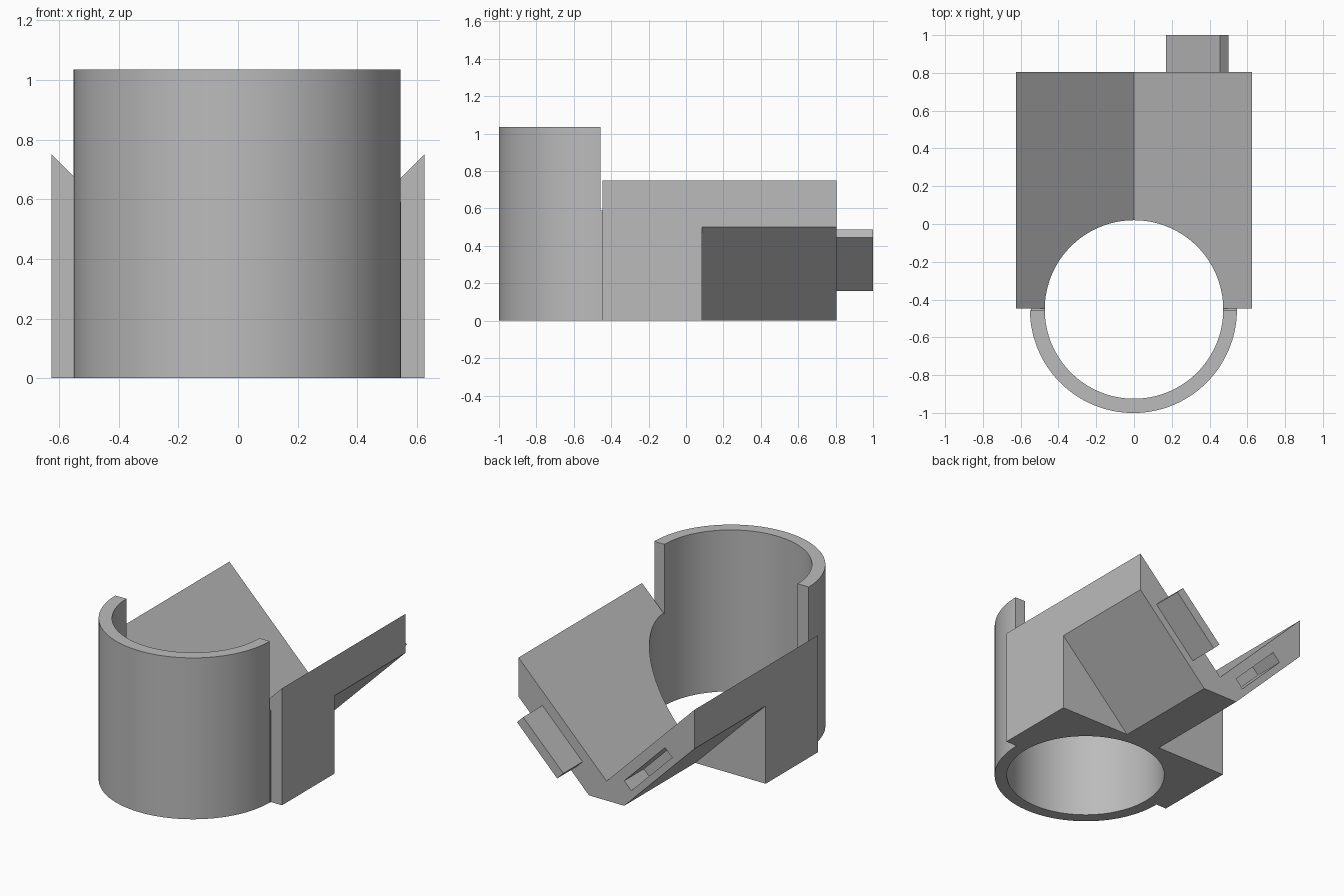
import bpy, bmesh, math
from mathutils import Vector

cube = bpy.data.objects.get("Cube")
if cube:
    bpy.data.objects.remove(cube, do_unlink=True)

grey = bpy.data.materials.new("plain grey")
grey.use_nodes = True
colour = (0.5, 0.5, 0.5, 1)
grey.diffuse_color = colour
grey.node_tree.nodes["Principled BSDF"].inputs["Base Color"].default_value = colour

RING_Y = -0.4525   # centre of the round sleeve
BORE = 0.4725
OUTER = 0.548
RING_END = -0.457  # where the open half sleeve stops
BLOCK_FRONT = -0.447
BLOCK_BACK = 0.805


def prism(name, profile, axis, start, end):
    """Extrude a closed 2D profile: (x, z) along Y or (x, y) along Z."""
    def place(p, d):
        return (p[0], d, p[1]) if axis == "Y" else (p[0], p[1], d)
    bm = bmesh.new()
    face = bm.faces.new([bm.verts.new(place(p, start)) for p in profile])
    result = bmesh.ops.extrude_face_region(bm, geom=[face])
    verts = [g for g in result["geom"] if isinstance(g, bmesh.types.BMVert)]
    offset = Vector(place((0, 0), end - start))
    bmesh.ops.translate(bm, verts=verts, vec=offset)
    bmesh.ops.recalc_face_normals(bm, faces=bm.faces)
    mesh = bpy.data.meshes.new(name)
    bm.to_mesh(mesh)
    bm.free()
    mesh.materials.append(grey)
    obj = bpy.data.objects.new(name, mesh)
    bpy.context.collection.objects.link(obj)
    return obj


def cut(target, cutter):
    mod = target.modifiers.new(cutter.name, "BOOLEAN")
    mod.operation = "DIFFERENCE"
    mod.solver = "EXACT"
    mod.object = cutter
    cutter.hide_render = True
    cutter.hide_set(True)


def arc(radius, start, end, steps, cx=0.0):
    return [(cx + radius * math.cos(start + (end - start) * i / steps),
             RING_Y + radius * math.sin(start + (end - start) * i / steps))
            for i in range(steps + 1)]


def slanted(x, z, length, thick, side):
    """Rectangle leaning at 45 degrees, from its inner upper corner."""
    pts = [(x, z), (x + length, z + length),
           (x + length + thick, z + length - thick), (x + thick, z - thick)]
    return [(side * px, pz) for px, pz in pts]


def smooth(obj):
    bpy.ops.object.select_all(action="DESELECT")
    obj.select_set(True)
    bpy.context.view_layer.objects.active = obj
    bpy.ops.object.shade_smooth_by_angle(angle=math.radians(30))


# Open half sleeve at the front
drop = RING_Y - RING_END
outer_a, inner_a = math.asin(drop / OUTER), math.asin(drop / BORE)
profile = (arc(OUTER, math.pi + outer_a, math.tau - outer_a, 64, -0.003)
           + arc(BORE, math.tau - inner_a, math.pi + inner_a, 64))
sleeve = prism("half_sleeve", profile, "Z", 0, 1.035)
smooth(sleeve)

# V-shaped cradle block
block = prism("cradle_block", [(-0.625, 0), (0.625, 0), (0.625, 0.75),
                               (0, 0.125), (-0.625, 0.75)],
              "Y", BLOCK_FRONT, BLOCK_BACK)
cut(block, prism("bore_cutter", arc(BORE, 0, math.tau, 128)[:-1], "Z", -0.1, 1.2))

for side, label in ((1, "left"), (-1, "right")):
    # Sloped underside at the rear
    wedge = [(side * 0.075, -0.05), (side * 0.7, -0.05), (side * 0.7, 0.575)]
    cut(block, prism(label + "_underside_cutter", wedge, "Y", 0.085, 0.9))
    # Small bridge joining sleeve and block
    bridge = [(side * BORE, 0), (side * 0.546, 0),
              (side * 0.546, 0.59), (side * BORE, 0.59)]
    prism(label + "_bridge", bridge, "Y", RING_END, BLOCK_FRONT)

# Connecting slot on one arm and matching tab on the other
cut(block, prism("slot_cutter", slanted(0.125, 0.16, 0.29, 0.05, -1),
                 "Y", BLOCK_BACK - 0.2, 0.9))
smooth(block)
prism("connector_tab", slanted(0.17, 0.203, 0.285, 0.044, 1),
      "Y", BLOCK_BACK, 1.0)
